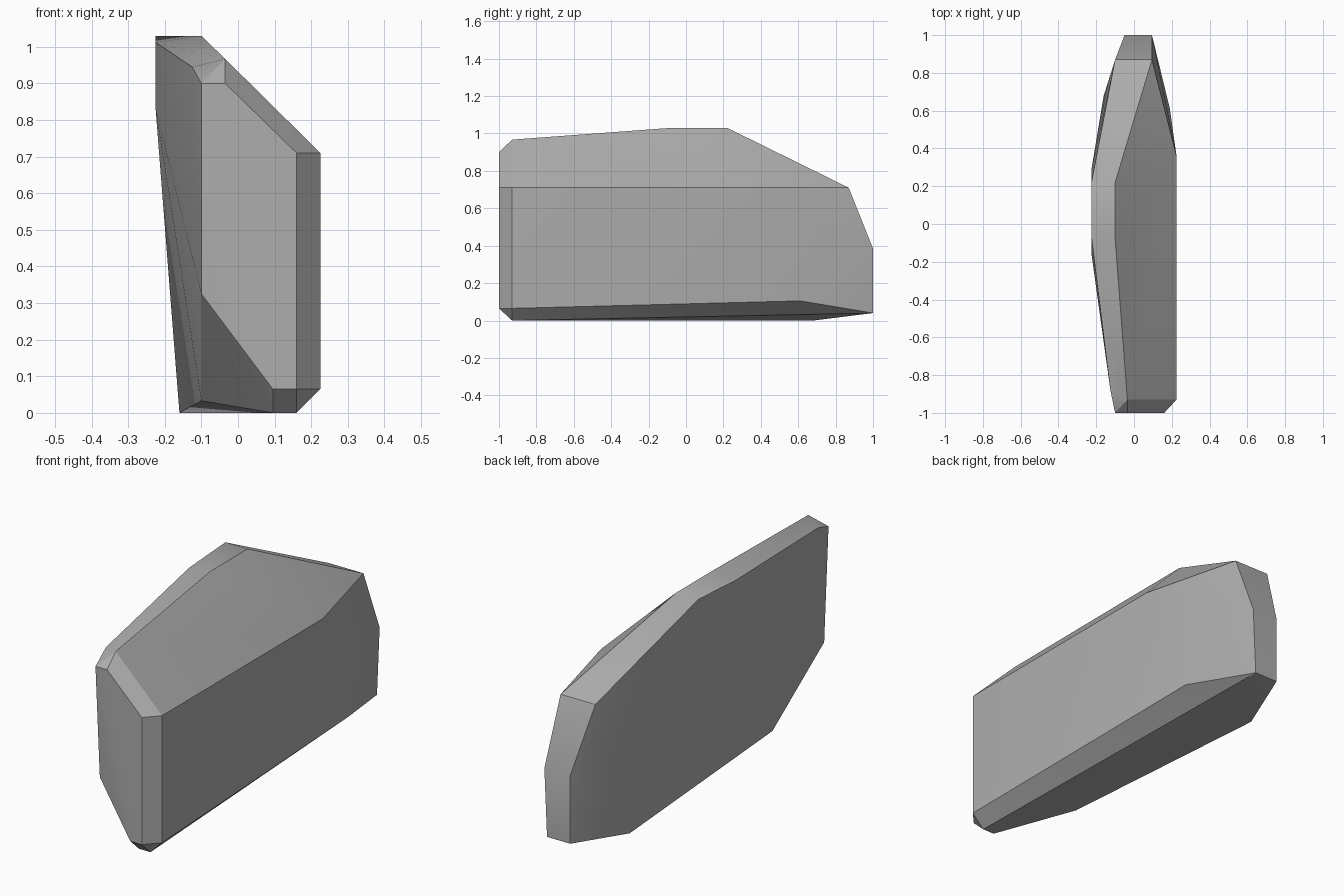
import bpy
import bmesh
import math

default_cube = bpy.data.objects.get("Cube")
if default_cube:
    bpy.data.objects.remove(default_cube, do_unlink=True)


def make_material(name, colour):
    material = bpy.data.materials.new(name)
    material.use_nodes = True
    material.diffuse_color = colour
    shader = next(n for n in material.node_tree.nodes if n.type == 'BSDF_PRINCIPLED')
    shader.inputs["Base Color"].default_value = colour
    shader.inputs["Roughness"].default_value = 0.9
    return material


def hull_object(name, corners, material):
    """Wrap the corner points in a faceted convex stone."""
    mesh = bpy.data.meshes.new(name)
    bm = bmesh.new()
    for corner in corners:
        bm.verts.new(corner)
    result = bmesh.ops.convex_hull(bm, input=bm.verts)
    loose = {v for v in result["geom_interior"] + result["geom_unused"]
             if isinstance(v, bmesh.types.BMVert)}
    bmesh.ops.delete(bm, geom=list(loose), context='VERTS')
    # merge nearly flat neighbours into broad facets
    bmesh.ops.dissolve_limit(bm, angle_limit=math.radians(1),
                             verts=bm.verts, edges=bm.edges)
    bmesh.ops.recalc_face_normals(bm, faces=bm.faces)
    bm.to_mesh(mesh)
    bm.free()
    mesh.materials.append(material)
    obj = bpy.data.objects.new(name, mesh)
    bpy.context.collection.objects.link(obj)
    return obj


# overall extents of the stone
SIDE = 0.225
FRONT, FRONT_BEVEL = -1, -0.93
TOP, SHOULDER, FOOT = 1.03, 0.71, 0.065
BACK, BACK_BEVEL = 1, 0.87

# flat front end and the bevel behind it
front_end = [(x, FRONT, z) for x, z in (
    (-0.1, 0.9), (-0.035, 0.9), (0.16, SHOULDER), (0.16, FOOT), (0.095, FOOT))]
front_end.append((-0.1, -0.965, 0.325))
front_bevel = [(x, FRONT_BEVEL, z) for x, z in (
    (-0.035, 0.967), (SIDE, SHOULDER), (SIDE, FOOT), (0.16, 0), (0.095, 0))]

# narrow crest
crest = [(x, y, TOP) for x, y in (
    (-0.1, -0.08), (-0.1, 0.22), (-SIDE, 0.22))]
crest += [(-SIDE, -0.07, 1.012), (-0.125, -0.88, 0.945)]

# widest points of the two broad sides
broad_sides = [(SIDE, 0.36, SHOULDER), (0.19, 0.61, 0.105),
               (-SIDE, -0.16, 0.83), (-SIDE, 0.29, 0.83)]

# underside corners on the tapered side
underside = [(-0.1, -0.55, 0.033), (-0.16, 0.68, 0)]

# sloping, slimmer back end
back_end = [(-0.1, BACK_BEVEL, SHOULDER), (0.095, BACK_BEVEL, SHOULDER),
            (-0.05, BACK, 0.385), (0.095, BACK, 0.385),
            (-0.05, BACK, 0.04), (0.08, BACK, 0.04)]

stone_grey = make_material("stone_grey", (0.42, 0.42, 0.42, 1))
slab = hull_object("rock_slab",
                   front_end + front_bevel + crest + broad_sides + underside + back_end,
                   stone_grey)

# soft shading across shallow facets, crisp along the main edges
bpy.ops.object.select_all(action='DESELECT')
slab.select_set(True)
bpy.context.view_layer.objects.active = slab
bpy.ops.object.shade_smooth_by_angle(angle=math.radians(30))
